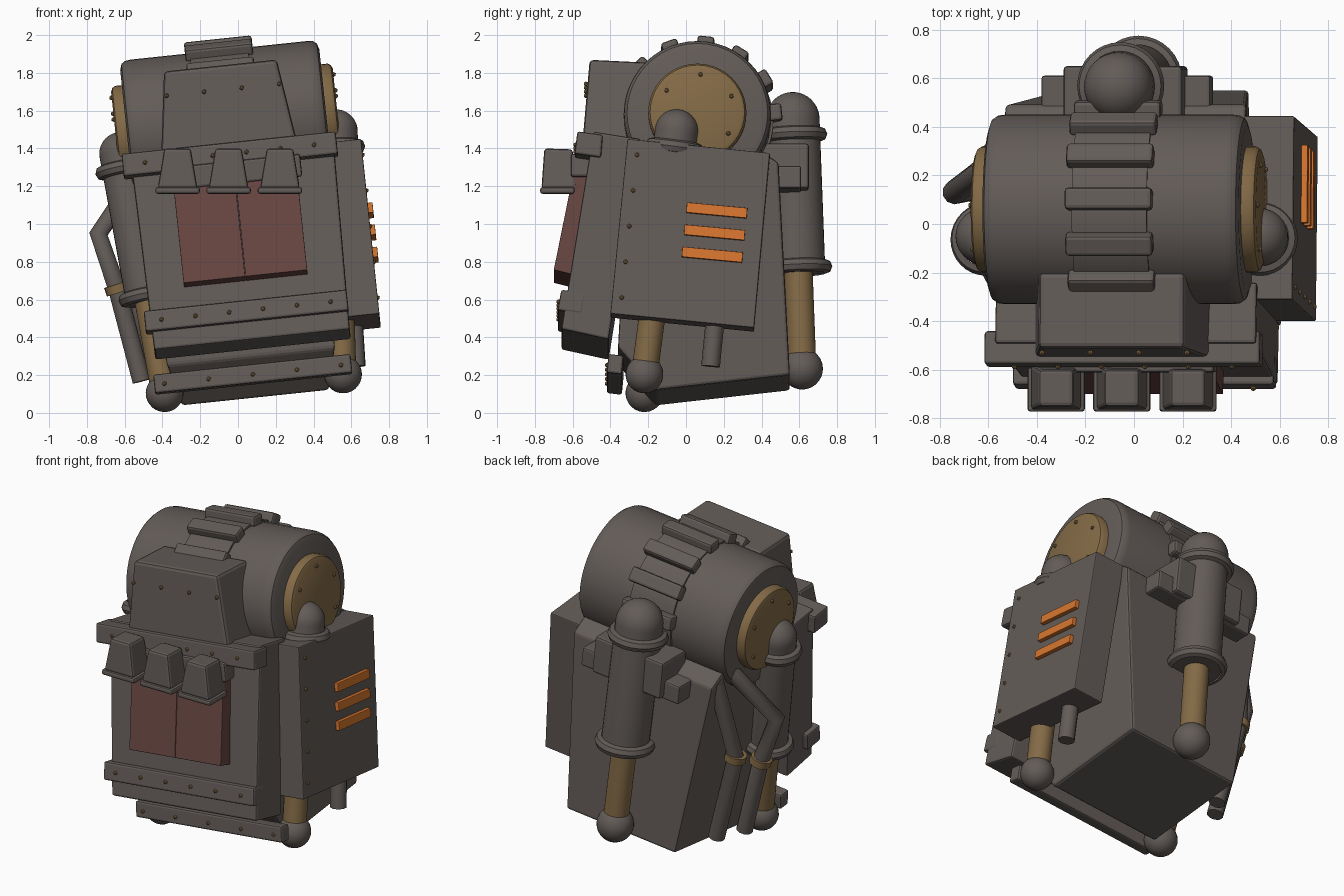
import bpy, bmesh, math
from mathutils import Matrix, Vector

if "Cube" in bpy.data.objects:
    bpy.data.objects.remove(bpy.data.objects["Cube"])

# whole pack leans sideways a little
POSE = Matrix.Translation((0.1, 0, 0)) @ Matrix.Rotation(math.radians(-6), 4, 'Y')


def material(name, rgb):
    m = bpy.data.materials.new(name)
    m.diffuse_color = (*rgb, 1)
    m.use_nodes = True
    m.node_tree.nodes["Principled BSDF"].inputs["Base Color"].default_value = m.diffuse_color
    return m


GREY = material("dark grey metal", (0.125, 0.107, 0.098))
BRASS = material("brass", (0.23, 0.145, 0.062))
RED = material("dull red", (0.135, 0.061, 0.053))
ORANGE = material("orange", (0.68, 0.18, 0.028))


def finish(name, bm, mat, bevel=0, pose=POSE, smooth=False):
    bmesh.ops.recalc_face_normals(bm, faces=bm.faces)
    me = bpy.data.meshes.new(name)
    bm.to_mesh(me)
    bm.free()
    ob = bpy.data.objects.new(name, me)
    bpy.context.collection.objects.link(ob)
    me.materials.append(mat)
    ob.matrix_world = pose
    if bevel:
        mod = ob.modifiers.new("bevel", 'BEVEL')
        mod.width, mod.segments, mod.limit_method = bevel, 2, 'ANGLE'
    if smooth:
        bpy.ops.object.select_all(action='DESELECT')
        ob.select_set(True)
        bpy.context.view_layer.objects.active = ob
        bpy.ops.object.shade_smooth_by_angle(angle=math.radians(35))
    return ob


def prism(name, pts, mat=GREY, cx=0, bevel=0.012, pose=POSE):
    """Side profile of (y, z, half width) points stretched across x."""
    bm = bmesh.new()
    l = [bm.verts.new((cx - h, y, z)) for y, z, h in pts]
    r = [bm.verts.new((cx + h, y, z)) for y, z, h in pts]
    bm.faces.new(l)
    bm.faces.new(r[::-1])
    for i in range(len(pts)):
        j = (i + 1) % len(pts)
        bm.faces.new((l[i], r[i], r[j], l[j]))
    return finish(name, bm, mat, bevel, pose)


def box(name, x0, x1, y0, y1, z0, z1, mat=GREY, bevel=0.012, pose=POSE):
    h = (x1 - x0) / 2
    pts = [(y0, z0, h), (y1, z0, h), (y1, z1, h), (y0, z1, h)]
    return prism(name, pts, mat, (x0 + x1) / 2, bevel, pose)


def turned(name, profile, base, axis, mat=GREY, seg=32):
    """Spin (radius, height) points around an axis."""
    bm = bmesh.new()
    vs = [bm.verts.new((r, 0, h)) for r, h in profile]
    es = [bm.edges.new(p) for p in zip(vs, vs[1:])]
    bmesh.ops.spin(bm, geom=vs + es, cent=(0, 0, 0), axis=(0, 0, 1),
                   angle=math.tau, steps=seg, use_duplicate=False)
    bmesh.ops.remove_doubles(bm, verts=bm.verts, dist=1e-4)
    rot = Vector((0, 0, 1)).rotation_difference(Vector(axis)).to_matrix().to_4x4()
    bm.transform(Matrix.Translation(base) @ rot)
    return finish(name, bm, mat, 0, POSE, True)


def arc(r, h, a0, a1, n=10):
    return [(max(0, r * math.cos(math.radians(a0 + (a1 - a0) * i / n))),
             h + r * math.sin(math.radians(a0 + (a1 - a0) * i / n))) for i in range(n + 1)]


def collar(r, h, w):
    return [(r - w, h - w), (r - w * .3, h - w * .75), (r, h), (r - w * .3, h + w * .75), (r - w, h + w)]


def piston(name, a, b, z_low, z_ring, r, ball, rod):
    """Ball foot, brass rod and domed cylinder from a (bottom) to b (dome centre)."""
    a, b = Vector(a), Vector(b)
    n = (b - a).normalized()
    L = (b - a).length
    lo, ring = z_low - a.z, z_ring - a.z
    turned(name + "_ball", arc(ball, 0, -90, 90, 14), a, n)
    turned(name + "_rod", [(0, 0), (rod, 0), (rod, lo + .05), (0, lo + .05)], a, n, BRASS)
    turned(name + "_cylinder", [(0, lo - .03), (r, lo - .03), (r, L)] + arc(r, L, 0, 90), a, n)
    for i, h in enumerate((lo, ring)):
        turned(f"{name}_collar_{i}", collar(r + .038, h, .036), a, n)


def pipe(name, pts, r, mat=GREY):
    cu = bpy.data.curves.new(name, 'CURVE')
    cu.dimensions, cu.bevel_depth, cu.bevel_resolution, cu.use_fill_caps = '3D', r, 3, True
    sp = cu.splines.new('POLY')
    sp.points.add(len(pts) - 1)
    for p, co in zip(sp.points, pts):
        p.co = (*co, 1)
    cu.materials.append(mat)
    ob = bpy.data.objects.new(name, cu)
    bpy.context.collection.objects.link(ob)
    ob.matrix_world = POSE


# body and front casing
prism("body", [(-.16, .08, .39), (.55, .16, .39), (.49, 1.28, .5), (.3, 1.41, .5),
               (-.3, 1.42, .5), (-.36, .3, .45)], bevel=.015)
prism("front_casing", [(-.66, .39, .52), (-.41, .335, .52), (-.24, 1.40, .54), (-.49, 1.44, .54)], cx=.015)
prism("hopper", [(-.55, 1.38, .365), (-.15, 1.38, .365), (-.2, 1.835, .3), (-.51, 1.85, .3)], bevel=.02)
prism("upper_strip", [(-.59, 1.32, .57), (-.45, 1.30, .57), (-.44, 1.42, .57), (-.575, 1.44, .57)])
prism("lower_strip", [(-.68, .49, .54), (-.55, .47, .54), (-.53, .58, .54), (-.66, .60, .54)])
prism("bottom_bar", [(-.42, .16, .525), (-.34, .15, .525), (-.33, .25, .525), (-.41, .26, .525)])

# double door
for i, cx in enumerate((-.15, .18)):
    prism(f"door_{i}", [(-.70, .725, .164), (-.56, .69, .164), (-.46, 1.32, .164), (-.578, 1.33, .164)],
          RED, cx, .003)

# three hooded boxes hung level on a rail
LEVEL = Matrix.Identity(4)
box("hood_rail", -.36, .37, -.61, -.45, 1.22, 1.34)
for i, cx in enumerate((-.32, -.05, .222)):
    box(f"hood_lip_{i}", cx - .118, cx + .118, -.772, -.59, 1.16, 1.195, pose=LEVEL)
    prism(f"hood_{i}", [(-.765, 1.19, .105), (-.58, 1.19, .105), (-.60, 1.395, .07), (-.75, 1.4, .07)],
          cx=cx, bevel=.015, pose=LEVEL)

# drum with hubs and tread
DC = Vector((0, .06, 1.54))
edge = [(0, -.53), (.34, -.53), (.372, -.52), (.386, -.50), (.39, -.47)]
turned("drum", edge + [(r, -h) for r, h in edge[::-1]], DC, (1, 0, 0), seg=48)
turned("tread_band", [(.38, -.155), (.402, -.155), (.402, .155), (.38, .155)], DC, (1, 0, 0), seg=48)
for i in range(6):
    turn = Matrix.Rotation(math.radians(46 - 26 * i), 4, 'X')
    box(f"tread_{i}", -.18, .18, -.045, .045, .38, .45, bevel=.015,
        pose=POSE @ Matrix.Translation(DC) @ turn)
for side, s in (("left", -1), ("right", 1)):
    turned(f"hub_{side}", [(0, .5), (.26, .5), (.26, .565), (.25, .582), (.23, .59), (0, .59)],
           DC, (s, 0, 0), BRASS, 40)

# side panel with glowing slats
H = .105
prism("side_panel", [(-.40, .455, H), (.36, .38, H), (.444, 1.31, H), (-.31, 1.385, H)], cx=.595, bevel=.006)
for i in range(3):
    y, z = .163 - .012 * i, 1.003 - .118 * i
    prism(f"slat_{i}", [(y - .162, z - .012, .02), (y + .158, z - .042, .02),
                        (y + .162, z + .012, .02), (y - .158, z + .042, .02)], ORANGE, .705, .003)

# pistons
for side, s in (("left", -1), ("right", 1)):
    piston(f"front_leg_{side}", (s * .475, -.22, .155), (s * .572, -.05, 1.44), .68, 1.37, .115, .1, .07)
piston("back_leg", (0, .615, .235), (0, .565, 1.565), .775, 1.48, .142, .11, .075)
box("back_bracket", -.245, .245, .4, .65, 1.17, 1.41, bevel=.015)
box("back_crossbar", -.35, .35, .46, .61, 1.16, 1.28)

# hoses with brass clamps
pipe("outer_hose", [(-.48, .3, 1.33), (-.735, .13, 1.03), (-.667, .15, .73), (-.59, .13, .23)], .05)
pipe("outer_hose_clamp", [(-.672, .149, .755), (-.662, .15, .71)], .066, BRASS)
pipe("inner_hose", [(-.46, .4, 1.28), (-.58, .29, .78), (-.49, .27, .2)], .05)
pipe("inner_hose_clamp", [(-.583, .29, .8), (-.576, .29, .755)], .066, BRASS)
pipe("right_hose", [(.58, .2, .9), (.55, .13, .19)], .05)

# rivets
spots = [(-.3 + .2 * i, -.53, 1.72) for i in range(4)]
spots += [(x, -.585, 1.38) for x in (-.45, -.27, -.09, .09, .27, .45)]
spots += [(-.45 + .18 * i, -.675, .545) for i in range(6)]
spots += [(-.47 + .235 * i, -.418, .205) for i in range(5)]
spots += [(.70, -.26 - .02 * i, 1.30 - .19 * i) for i in range(5)]
for s in (-1, 1):
    for k in range(6):
        a = math.radians(25 + 60 * k)
        spots.append((s * .592, .06 + .2 * math.cos(a), 1.54 + .2 * math.sin(a)))
bm = bmesh.new()
for p in spots:
    bmesh.ops.create_icosphere(bm, subdivisions=1, radius=.013, matrix=Matrix.Translation(p))
finish("rivets", bm, BRASS)
